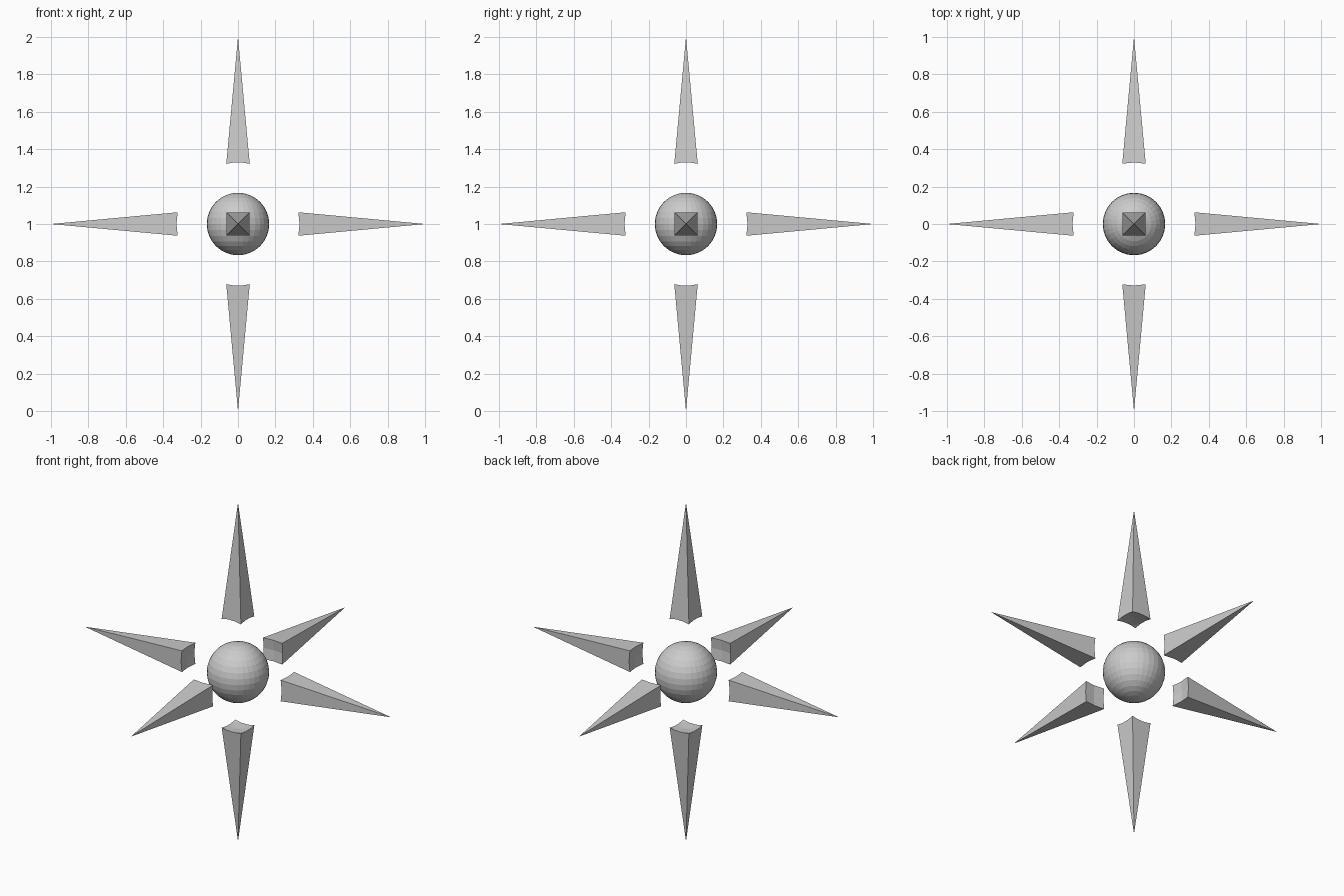
import bpy
import bmesh
from math import pi
from mathutils import Matrix

if "Cube" in bpy.data.objects:
    bpy.data.objects.remove(bpy.data.objects["Cube"])

CENTRE = Matrix.Translation((0, 0, 1))
CORE_R, GAP_R = 0.167, 0.335
SLOPE = 0.0925      # spike half width per unit distance from its tip


def make_object(name, bm):
    bmesh.ops.recalc_face_normals(bm, faces=bm.faces[:])
    mesh = bpy.data.meshes.new(name)
    bm.to_mesh(mesh)
    bm.free()
    ob = bpy.data.objects.new(name, mesh)
    bpy.context.collection.objects.link(ob)
    return ob


def ball(name, radius):
    bm = bmesh.new()
    bmesh.ops.create_uvsphere(bm, u_segments=32, v_segments=16,
                              radius=radius, matrix=CENTRE)
    return make_object(name, bm)


def spike(name, rotation, cutter):
    # Square pyramid pointing outwards, its base hollowed by the cutter ball
    bm = bmesh.new()
    start = 0.25
    h = SLOPE * (1 - start)
    base = [bm.verts.new((x * h, y * h, start))
            for x, y in ((-1, -1), (1, -1), (1, 1), (-1, 1))]
    tip = bm.verts.new((0, 0, 1))
    bm.faces.new(base)
    for i in range(4):
        bm.faces.new((base[i], base[(i + 1) % 4], tip))
    bmesh.ops.transform(bm, matrix=CENTRE @ rotation, verts=bm.verts[:])
    ob = make_object(name, bm)
    mod = ob.modifiers.new("hollow_base", 'BOOLEAN')
    mod.operation = 'DIFFERENCE'
    mod.solver = 'EXACT'
    mod.object = cutter
    return ob


# Central ball
ball("core", CORE_R)

# Larger ball that cuts the spike bases
cutter = ball("gap_cutter", GAP_R)
cutter.hide_render = True

# Six spikes along the axes
directions = {
    "top_spike": (0, 'X'), "bottom_spike": (pi, 'X'),
    "front_spike": (pi / 2, 'X'), "back_spike": (-pi / 2, 'X'),
    "right_spike": (pi / 2, 'Y'), "left_spike": (-pi / 2, 'Y'),
}
spikes = [spike(name, Matrix.Rotation(angle, 4, axis), cutter)
          for name, (angle, axis) in directions.items()]

# Bake the cuts and drop the cutter
depsgraph = bpy.context.evaluated_depsgraph_get()
baked = [bpy.data.meshes.new_from_object(s.evaluated_get(depsgraph)) for s in spikes]
for ob, mesh in zip(spikes, baked):
    ob.modifiers.clear()
    ob.data = mesh
bpy.data.objects.remove(cutter)
